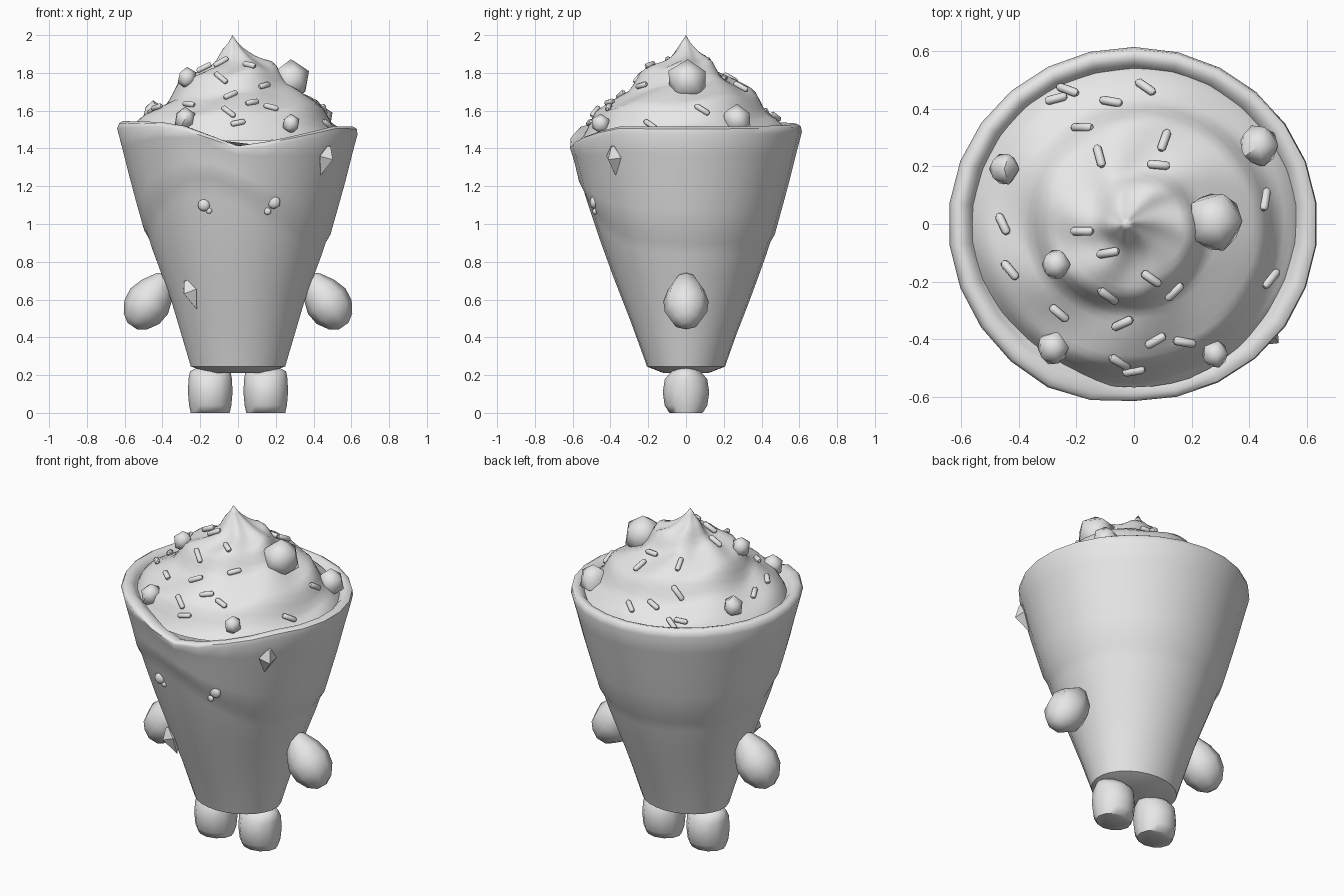
import bpy, bmesh, math, random
from mathutils import Vector, Matrix

random.seed(4)
if "Cube" in bpy.data.objects:
    bpy.data.objects.remove(bpy.data.objects["Cube"])

grey = bpy.data.materials.new("light_grey")
grey.use_nodes = True
grey.diffuse_color = (0.8, 0.8, 0.8, 1)
grey.node_tree.nodes["Principled BSDF"].inputs["Base Color"].default_value = (0.8, 0.8, 0.8, 1)


def finish(name, bm, angle=40):
    """Turn a bmesh into a shaded, coloured object."""
    bmesh.ops.remove_doubles(bm, verts=bm.verts, dist=0.0005)
    bmesh.ops.recalc_face_normals(bm, faces=bm.faces)
    mesh = bpy.data.meshes.new(name)
    bm.to_mesh(mesh)
    bm.free()
    obj = bpy.data.objects.new(name, mesh)
    bpy.context.collection.objects.link(obj)
    mesh.materials.append(grey)
    bpy.ops.object.select_all(action="DESELECT")
    obj.select_set(True)
    bpy.context.view_layer.objects.active = obj
    bpy.ops.object.shade_smooth_by_angle(angle=math.radians(angle))


def loft(name, rows, sides, point, angle=40, cap=False):
    """Skin closed rings; point(row, turn) gives each position."""
    bm = bmesh.new()
    rings = [[bm.verts.new(point(row, math.tau * i / sides)) for i in range(sides)] for row in rows]
    for a, b in zip(rings, rings[1:]):
        for i in range(sides):
            j = (i + 1) % sides
            bm.faces.new((a[i], a[j], b[j], b[i]))
    if cap:
        bm.faces.new(rings[0])
        bm.faces.new(rings[-1])
    finish(name, bm, angle)


def lerp_table(table, x):
    for (x0, y0), (x1, y1) in zip(table, table[1:]):
        if x <= x1:
            return y0 + (y1 - y0) * max(0, x - x0) / (x1 - x0)
    return table[-1][1]


# Wrapped cone: turn 0 is the front, growing towards +x
CONE = [(0.24, 0.25), (0.6, 0.357), (0.78, 0.425), (0.95, 0.483), (1.2, 0.558), (1.5, 0.634)]
DEPTH = [(0.24, 0.82), (0.6, 0.95), (1.5, 0.958)]
BASE_Z = 0.245


def signed(turn):
    return turn - math.tau if turn > math.pi else turn


def cone_point(radius, z, turn):
    depth = lerp_table(DEPTH, z) + 0.035 * max(0, math.cos(turn)) * max(0, z - 0.6) / 0.8
    return Vector((radius * math.sin(turn), -radius * depth * math.cos(turn), z))


def rim_height(turn):
    d = signed(turn)
    lean = -0.015 * math.sin(d)
    return 1.53 + lean - 0.12 * max(0, 1 - abs(d - 0.03) / (0.6 if d < 0 else 0.9))


def seam_height(turn):
    return 0.92 + 0.36 * math.exp(-((signed(turn) + 0.35) / 0.8) ** 2)


# Rows: share from base to seam (0-1) then seam to rim (1-2), and a radius offset
SHELL = [(0, -0.11), (0, 0), (0.04, 0), (0.25, 0), (0.5, 0), (0.7, 0), (0.88, 0.002), (0.97, 0.001), (1.04, 0.012),
         (1.25, 0.01), (1.5, 0.008), (1.75, 0.008), (1.93, 0.01), (1.98, 0.0), (2, -0.02),
         (1.99, -0.046), (1.95, -0.064), (1.8, -0.1)]


def shell_point(row, turn):
    share, offset = row
    seam, rim = seam_height(turn), rim_height(turn)
    z = BASE_Z + (seam - BASE_Z) * share if share < 1 else seam + (rim - seam) * (share - 1)
    place = cone_point(lerp_table(CONE, z) + offset, z, turn)
    if row == SHELL[0]:
        place.z -= 0.035
    return place


loft("wrapped_cone", SHELL, 26, shell_point, angle=50, cap=True)

# Whipped cream: one coiled ledge with soft flutes
CREAM = [(0, 1.985), (0.04, 1.94), (0.1, 1.88), (0.2, 1.812), (0.3, 1.735), (0.4, 1.65),
         (0.5, 1.56), (0.55, 1.505), (0.59, 1.45)]


def cream_height(x, y):
    r = math.hypot(x, y / 0.96)
    theta = math.atan2(y, x)
    phase = (theta / math.tau + r / 0.25) % 1
    ridge = phase / 0.76 if phase < 0.76 else (1 - phase) / 0.24
    flute = 0.011 * math.sin(6 * theta + 12 * r)
    fade = min(1, r / 0.18) * max(0, min(1, (0.62 - r) / 0.1))
    return lerp_table(CREAM, r) + fade * (0.06 * (ridge - 0.5) + flute)


def cream_point(r, turn):
    x, y = r * math.cos(turn), 0.96 * r * math.sin(turn)
    tip_lean = -0.03 * max(0, 1 - r / 0.12)
    return Vector((x + tip_lean, y, cream_height(x, y) + 0.015 * max(0, 1 - r / 0.03)))


loft("whipped_cream", [0.59 * i / 26 for i in range(27)], 56, cream_point, angle=45)

# Sprinkles: position from above and heading in degrees
SPRINKLES = [(-.27, .435, 15), (-.23, .465, -20), (-.18, .335, 0), (-.12, .235, -75), (-.08, .425, -10),
             (.04, .475, -35), (.105, .29, 70), (.085, .205, -5), (-.455, 0, -65), (-.43, -.16, -50),
             (-.18, -.025, 0), (-.09, -.1, 10), (-.26, -.31, -40), (-.09, -.25, -35), (.06, -.19, -35),
             (.14, -.235, 45), (-.04, -.345, 25), (.075, -.405, 30), (.175, -.41, -10), (0, -.51, 10),
             (-.05, -.48, -30), (.455, .085, 80), (.475, -.19, 50)]
for x, y, heading in SPRINKLES:
    step = Vector((math.cos(math.radians(heading)), math.sin(math.radians(heading)), 0)) * 0.033
    ends = []
    for sign in (-1, 1):
        p = Vector((x, y, 0)) + step * sign
        p.z = cream_height(p.x, p.y) + 0.012
        ends.append(p)
    axis = ends[1] - ends[0]
    turn_to = axis.to_track_quat("Z", "Y")
    middle = (ends[0] + ends[1]) / 2
    half = min(axis.length, 0.085) / 2
    rod = [(-half - 0.005, 0.008), (-half + 0.004, 0.015), (half - 0.004, 0.015), (half + 0.005, 0.008)]
    loft("sprinkle", rod, 8, lambda row, t: middle + turn_to @ Vector(
        (row[1] * math.cos(t), row[1] * math.sin(t), row[0])), cap=True)


# Candy chunks
def chunk(name, place, size, level=1, jitter=0.06, angle=48):
    bm = bmesh.new()
    bmesh.ops.create_icosphere(bm, subdivisions=level, radius=1)
    for v in bm.verts:
        v.co *= 1 + random.uniform(-jitter, jitter)
        v.co = Vector(place) + Vector(c * s for c, s in zip(v.co, size))
    finish(name, bm, angle)


for x, y, z, r in [(.28, .01, 1.755, .115), (-.45, .19, 1.59, .06), (-.28, -.43, 1.555, .064),
                   (-.27, -.14, 1.775, .057), (.28, -.45, 1.53, .053), (.36, -.09, 1.64, .03),
                   (.43, .27, 1.55, .08)]:
    chunk("candy_chunk", (x, y, z), (r * 0.93, r, r * 1.05))

# Diamond pieces stuck on the cone
for turn, z, tilt in [(0.87, 1.34, 0.1), (-0.72, 0.63, -0.25)]:
    centre = cone_point(lerp_table(CONE, z) + 0.01, z, turn)
    spin = Matrix.Rotation(turn, 3, "Z") @ Matrix.Rotation(0.28, 3, "X") @ Matrix.Rotation(tilt, 3, "Y")
    loft("cone_diamond", [(-0.085, 0.001), (0.015, 0.05), (0.075, 0.012)], 4,
         lambda row, t: centre + spin @ Vector((row[1] * math.cos(t), row[1] * math.sin(t), row[0])),
         angle=20, cap=True)

# Eye beads
for x, z, r in [(-.18, 1.1, .033), (-.153, 1.07, .016), (.19, 1.115, .035), (.157, 1.067, .019)]:
    radius = lerp_table(CONE, z) + 0.003
    spot = cone_point(radius, z, math.asin(x / radius))
    chunk("eye_bead", spot, (r, r * 0.6, r), 2, 0, 60)

# Arms (height, radius) and legs (height, half width, half depth)
ARM = [(-0.17, 0.03), (-0.14, 0.075), (-0.08, 0.112), (-0.01, 0.12), (0.06, 0.097), (0.13, 0.055), (0.165, 0.015)]
LEG = [(0, 0.103, 0.088), (0.04, 0.112, 0.113), (0.11, 0.118, 0.123), (0.18, 0.115, 0.112),
       (0.22, 0.107, 0.075), (0.24, 0.07, 0.03)]
for side, label in ((1, "left"), (-1, "right")):
    lean = Matrix.Rotation(-side * 0.6, 3, "Y")
    loft(label + "_arm", ARM, 8, lambda row, t: Vector((side * 0.464, 0, 0.6)) + lean @ Vector(
        (row[1] * math.cos(t), row[1] * math.sin(t), row[0])), angle=60, cap=True)
    loft(label + "_leg", LEG, 12, lambda row, t: Vector(
        (side * 0.147 + row[1] * math.cos(t), row[2] * math.sin(t), row[0])), angle=60, cap=True)
